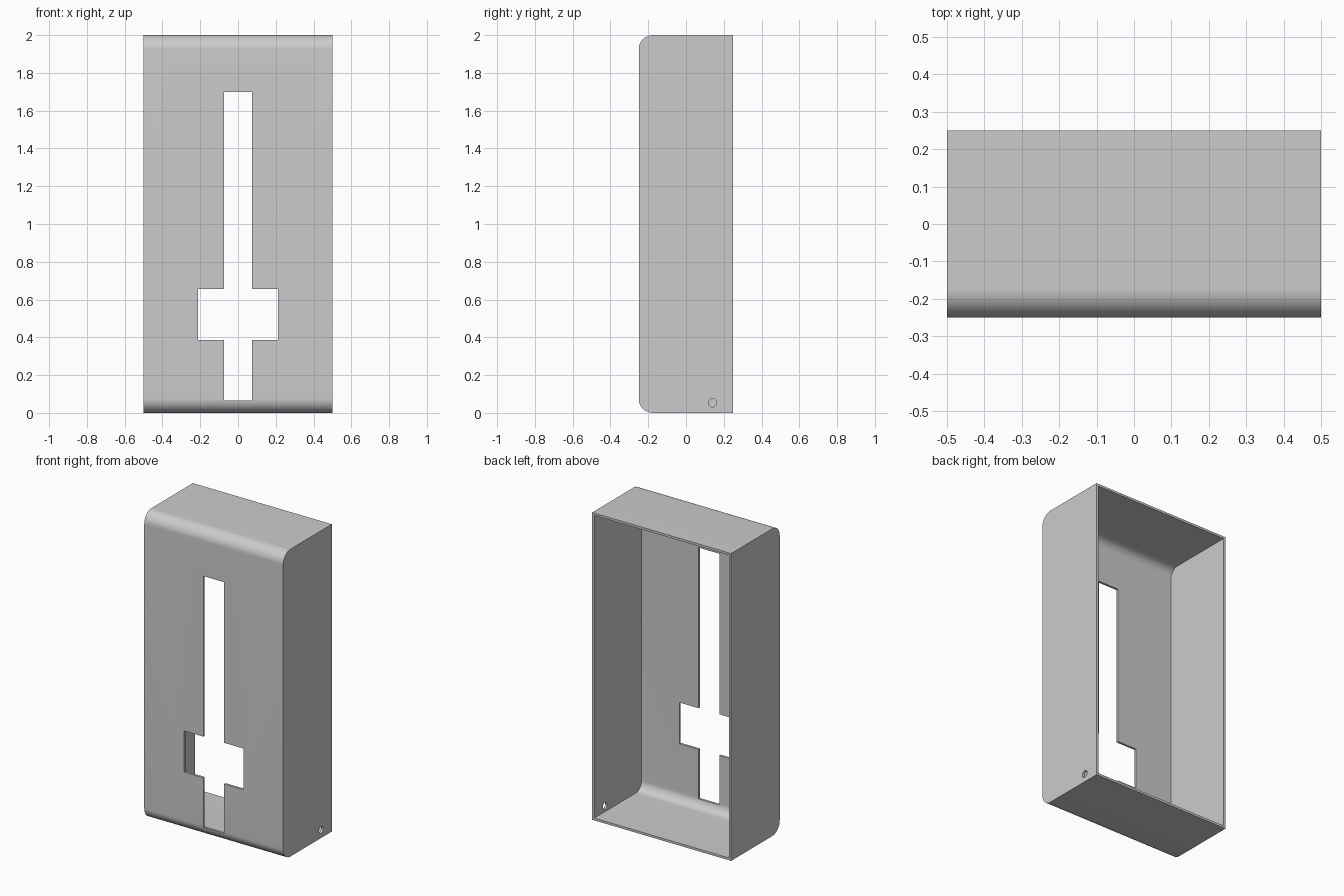
import bpy, bmesh, math
from mathutils import Matrix

cube = bpy.data.objects.get("Cube")
if cube:
    bpy.data.objects.remove(cube, do_unlink=True)

W, D, H = 0.5, 0.25, 2.0      # half width, half depth, height
WALL, R = 0.015, 0.075        # wall thickness, front edge radius

grey = bpy.data.materials.new("light_grey")
grey.use_nodes = True
colour = (0.6, 0.6, 0.6, 1)
grey.diffuse_color = colour
grey.node_tree.nodes["Principled BSDF"].inputs["Base Color"].default_value = colour


def prism(name, points, direction):
    """Extrude a closed outline of 3D points along a direction."""
    bm = bmesh.new()
    face = bm.faces.new([bm.verts.new(p) for p in points])
    new = bmesh.ops.extrude_face_region(bm, geom=[face])["geom"]
    bmesh.ops.translate(bm, vec=direction,
                        verts=[v for v in new if isinstance(v, bmesh.types.BMVert)])
    bmesh.ops.recalc_face_normals(bm, faces=bm.faces)
    mesh = bpy.data.meshes.new(name)
    bm.to_mesh(mesh)
    bm.free()
    mesh.materials.append(grey)
    ob = bpy.data.objects.new(name, mesh)
    bpy.context.collection.objects.link(ob)
    return ob


def box_outline(x, inset, back, steps=16):
    """Side outline with rounded front corners."""
    cy, r = -D + R, R - inset
    pts = [(x, back, H - inset)]
    for cz, start in ((H - R, 90), (R, 180)):
        for i in range(steps + 1):
            a = math.radians(start + 90 * i / steps)
            pts.append((x, cy + r * math.cos(a), cz + r * math.sin(a)))
    return pts + [(x, back, inset)]


def cut(target, cutter):
    cutter.hide_render = True
    mod = target.modifiers.new("cut", 'BOOLEAN')
    mod.operation, mod.solver, mod.object = 'DIFFERENCE', 'EXACT', cutter
    bpy.context.view_layer.objects.active = target
    bpy.ops.object.modifier_apply(modifier=mod.name)
    bpy.data.objects.remove(cutter, do_unlink=True)


# Open-backed housing
housing = prism("housing", box_outline(-W, 0, D), (2 * W, 0, 0))
cut(housing, prism("cavity", box_outline(-W + WALL, WALL, D + 0.1),
                   (2 * (W - WALL), 0, 0)))

# Cross-shaped slot through the front
half = [(0.075, 0.065), (0.075, 0.387), (0.213, 0.387),
        (0.213, 0.655), (0.075, 0.655), (0.075, 1.70)]
outline = half + [(-x, z) for x, z in reversed(half)]
cut(housing, prism("slot", [(x, -D - 0.1, z) for x, z in outline], (0, 0.2, 0)))

# Cable hole low in one side wall
ring = [(W - 0.1, 0.14 + 0.022 * math.cos(math.tau * i / 24),
         0.053 + 0.022 * math.sin(math.tau * i / 24)) for i in range(24)]
cut(housing, prism("cable_hole", ring, (0.2, 0, 0)))

# Smooth rounded edges, keep the corners crisp
bpy.ops.object.select_all(action='DESELECT')
housing.select_set(True)
bpy.context.view_layer.objects.active = housing
bpy.ops.object.shade_smooth_by_angle(angle=math.radians(30))
